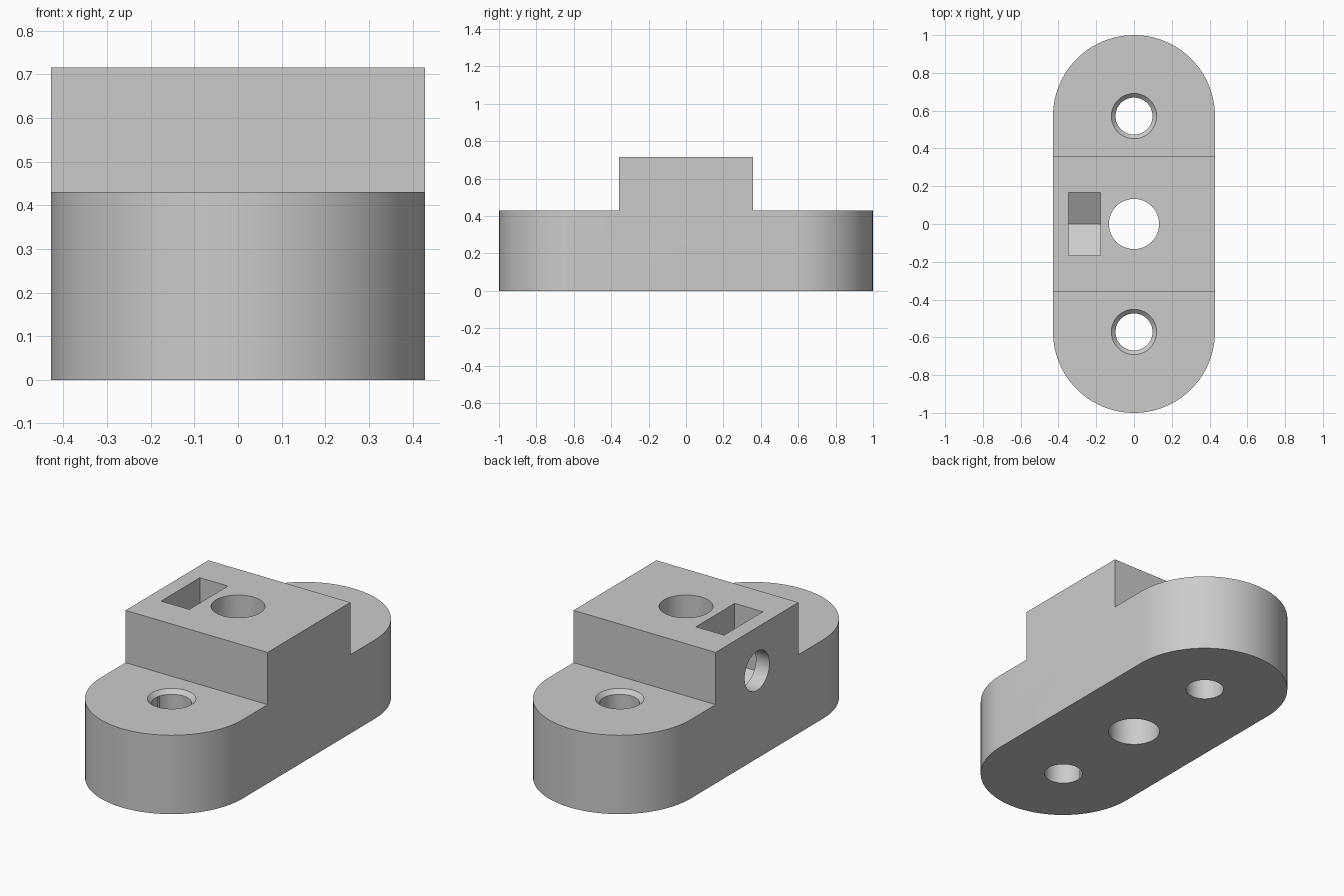
import bpy, bmesh
from math import sin, cos, pi, radians
from mathutils import Matrix, Vector

if "Cube" in bpy.data.objects:
    bpy.data.objects.remove(bpy.data.objects["Cube"])

R, END = 0.4286, 0.5714       # end radius and end-hole offset
BASE, TOP = 0.43, 0.715       # flange and raised block heights

grey = bpy.data.materials.new("plain grey")
grey.use_nodes = True
grey.diffuse_color = (0.6, 0.6, 0.6, 1)
grey.node_tree.nodes["Principled BSDF"].inputs["Base Color"].default_value = (0.6, 0.6, 0.6, 1)


def prism(name, points, direction):
    """Extrude a closed outline along a direction."""
    bm = bmesh.new()
    face = bm.faces.new([bm.verts.new(p) for p in points])
    out = bmesh.ops.extrude_face_region(bm, geom=[face])["geom"]
    verts = [v for v in out if isinstance(v, bmesh.types.BMVert)]
    bmesh.ops.translate(bm, vec=Vector(direction), verts=verts)
    bmesh.ops.recalc_face_normals(bm, faces=bm.faces)
    mesh = bpy.data.meshes.new(name)
    bm.to_mesh(mesh)
    bm.free()
    mesh.materials.append(grey)
    obj = bpy.data.objects.new(name, mesh)
    bpy.context.collection.objects.link(obj)
    return obj


def box(name, x0, x1, y0, y1, z0, z1):
    outline = [(x0, y0, z0), (x1, y0, z0), (x1, y1, z0), (x0, y1, z0)]
    return prism(name, outline, (0, 0, z1 - z0))


def cone(name, r1, r2, depth, matrix):
    bm = bmesh.new()
    bmesh.ops.create_cone(bm, cap_ends=True, segments=64, radius1=r1, radius2=r2,
                          depth=depth, matrix=matrix)
    mesh = bpy.data.meshes.new(name)
    bm.to_mesh(mesh)
    bm.free()
    mesh.materials.append(grey)
    obj = bpy.data.objects.new(name, mesh)
    bpy.context.collection.objects.link(obj)
    return obj


# Round-ended body
N = 48
arc = [(R * cos(pi * i / N), END + R * sin(pi * i / N), 0) for i in range(N + 1)]
body = prism("mounting_block", arc + [(-x, -y, z) for x, y, z in arc], (0, 0, TOP))

# Steps, end holes and their chamfers
cutters = []
for side, word in ((1, "back"), (-1, "front")):
    y0, y1 = sorted((side * 0.357, side * 1.2))
    cutters.append(box(word + "_step_cutter", -0.6, 0.6, y0, y1, BASE, 1))
    cutters.append(cone(word + "_hole_cutter", 0.098, 0.098, 2,
                        Matrix.Translation((0, side * END, 0))))
    cutters.append(cone(word + "_chamfer_cutter", 0.08, 0.16, 0.08,
                        Matrix.Translation((0, side * END, BASE))))

# Shaft hole
cutters.append(cone("shaft_hole_cutter", 0.133, 0.133, 2, Matrix.Identity(4)))

# Nut slot with a V-shaped floor
HOLE_Z, HALF = 0.478, 0.167
low = HOLE_Z - HALF / cos(radians(30))
shoulder = HOLE_Z - low
x0 = -0.347
outline = [(x0, 0, low), (x0, HALF, HOLE_Z - shoulder / 2), (x0, HALF, 1),
           (x0, -HALF, 1), (x0, -HALF, HOLE_Z - shoulder / 2)]
cutters.append(prism("nut_slot_cutter", outline, (0.17, 0, 0)))

# Screw hole from the side into the shaft hole
cutters.append(cone("screw_hole_cutter", 0.107, 0.107, 0.6,
                    Matrix.Translation((-0.3, 0, HOLE_Z)) @ Matrix.Rotation(pi / 2, 4, "Y")))

for cutter in cutters:
    cutter.hide_render = True
    mod = body.modifiers.new(cutter.name, "BOOLEAN")
    mod.operation, mod.solver, mod.object = "DIFFERENCE", "EXACT", cutter

# Apply the cuts and remove the cutters
graph = bpy.context.evaluated_depsgraph_get()
final = bpy.data.meshes.new_from_object(body.evaluated_get(graph))
body.modifiers.clear()
body.data = final
for cutter in cutters:
    bpy.data.objects.remove(cutter)

bpy.ops.object.select_all(action="DESELECT")
body.select_set(True)
bpy.context.view_layer.objects.active = body
bpy.ops.object.shade_smooth_by_angle(angle=radians(25))
